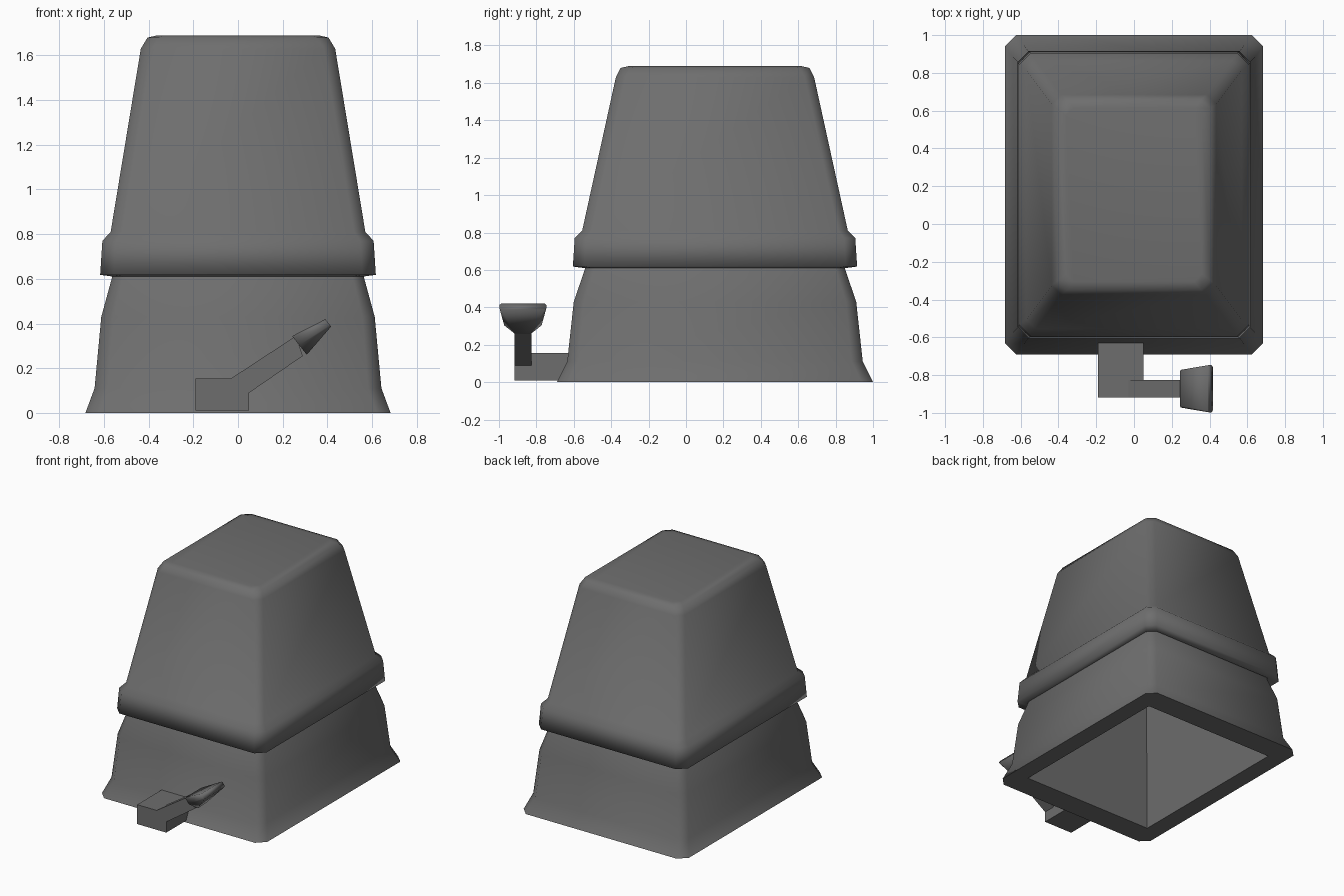
import bpy, bmesh, math
from mathutils import Vector

if "Cube" in bpy.data.objects:
    bpy.data.objects.remove(bpy.data.objects["Cube"])

# dark grey finish shared by all parts
grey = bpy.data.materials.new("dark_grey")
grey.diffuse_color = (0.155, 0.155, 0.155, 1)
grey.use_nodes = True
grey.node_tree.nodes["Principled BSDF"].inputs["Base Color"].default_value = grey.diffuse_color


def finish(name, bm, angle):
    bmesh.ops.remove_doubles(bm, verts=bm.verts, dist=1e-5)
    bmesh.ops.recalc_face_normals(bm, faces=bm.faces)
    mesh = bpy.data.meshes.new(name)
    bm.to_mesh(mesh)
    bm.free()
    mesh.materials.append(grey)
    ob = bpy.data.objects.new(name, mesh)
    bpy.context.collection.objects.link(ob)
    bpy.ops.object.select_all(action='DESELECT')
    ob.select_set(True)
    bpy.context.view_layer.objects.active = ob
    bpy.ops.object.shade_smooth_by_angle(angle=math.radians(angle))
    return ob


def chamfered_rect(a, b, c, top=None):
    t = c if top is None else top
    return [(a - c, -b), (a, c - b), (a, b - t), (a - t, b),
            (t - a, b), (-a, b - t), (-a, c - b), (c - a, -b)]


def loft(name, rings, caps=(True, True), angle=50):
    """Each ring is a list of 3D points; neighbours are bridged."""
    bm = bmesh.new()
    loops = [[bm.verts.new(p) for p in r] for r in rings]
    n = len(loops[0])
    for lo, hi in zip(loops, loops[1:]):
        for i in range(n):
            j = (i + 1) % n
            bm.faces.new((lo[i], lo[j], hi[j], hi[i]))
    for loop, cap in ((loops[0], caps[0]), (loops[-1], caps[1])):
        if cap:
            bm.faces.new(loop)
    return finish(name, bm, angle)


def body_rings(profile):
    return [[(x, y + 0.155, z) for x, y in chamfered_rect(a, b, c)]
            for z, a, b, c in profile]


# flared hollow base with its deep cavity:
# height, half width, half depth, corner chamfer
loft("base", body_rings([
    (1.60, 0.34, 0.43, 0.0), (0.0, 0.55, 0.665, 0.0),
    (0.0, 0.683, 0.845, 0.06), (0.11, 0.642, 0.79, 0.06),
    (0.43, 0.612, 0.755, 0.055), (0.62, 0.56, 0.69, 0.05)]),
    caps=(True, False))

# tapered hood with a raised band around its lower edge
loft("hood", body_rings([
    (0.61, 0.56, 0.70, 0.05), (0.618, 0.617, 0.76, 0.06),
    (0.77, 0.607, 0.75, 0.06), (0.81, 0.57, 0.71, 0.05),
    (1.63, 0.435, 0.53, 0.05), (1.68, 0.405, 0.505, 0.05),
    (1.69, 0.36, 0.46, 0.04)]), caps=(False, True), angle=100)


# lever bracket and arm as extruded side profiles
def slab(name, profile, y0, y1):
    return loft(name, [[(x, y, z) for x, z in profile] for y in (y0, y1)],
                angle=20)


slab("lever_bracket", [(-0.19, 0.01), (0.05, 0.01), (0.05, 0.155),
                       (-0.19, 0.155)], -0.825, -0.625)
slab("lever_arm", [(-0.19, 0.01), (0.05, 0.01), (0.05, 0.09), (0.29, 0.255),
                   (0.26, 0.345), (-0.03, 0.155), (-0.19, 0.155)],
     -0.918, -0.825)

# flattened paddle grip on the end of the arm, wider along its top
start, end = Vector((0.275, -0.872, 0.302)), Vector((0.404, -0.872, 0.403))
axis = (end - start).normalized()
normal = Vector((-axis.z, 0, axis.x))
grip = []
for t, w, h, low, top in ((0, 0.1, 0.053, 0.055, 0.01),
                          (1, 0.125, 0.021, 0.01, 0.008)):
    centre = start.lerp(end, t)
    grip.append([centre + Vector((0, u, 0)) + normal * v
                 for u, v in chamfered_rect(w, h, low, top)])
loft("lever_grip", grip, angle=100)
